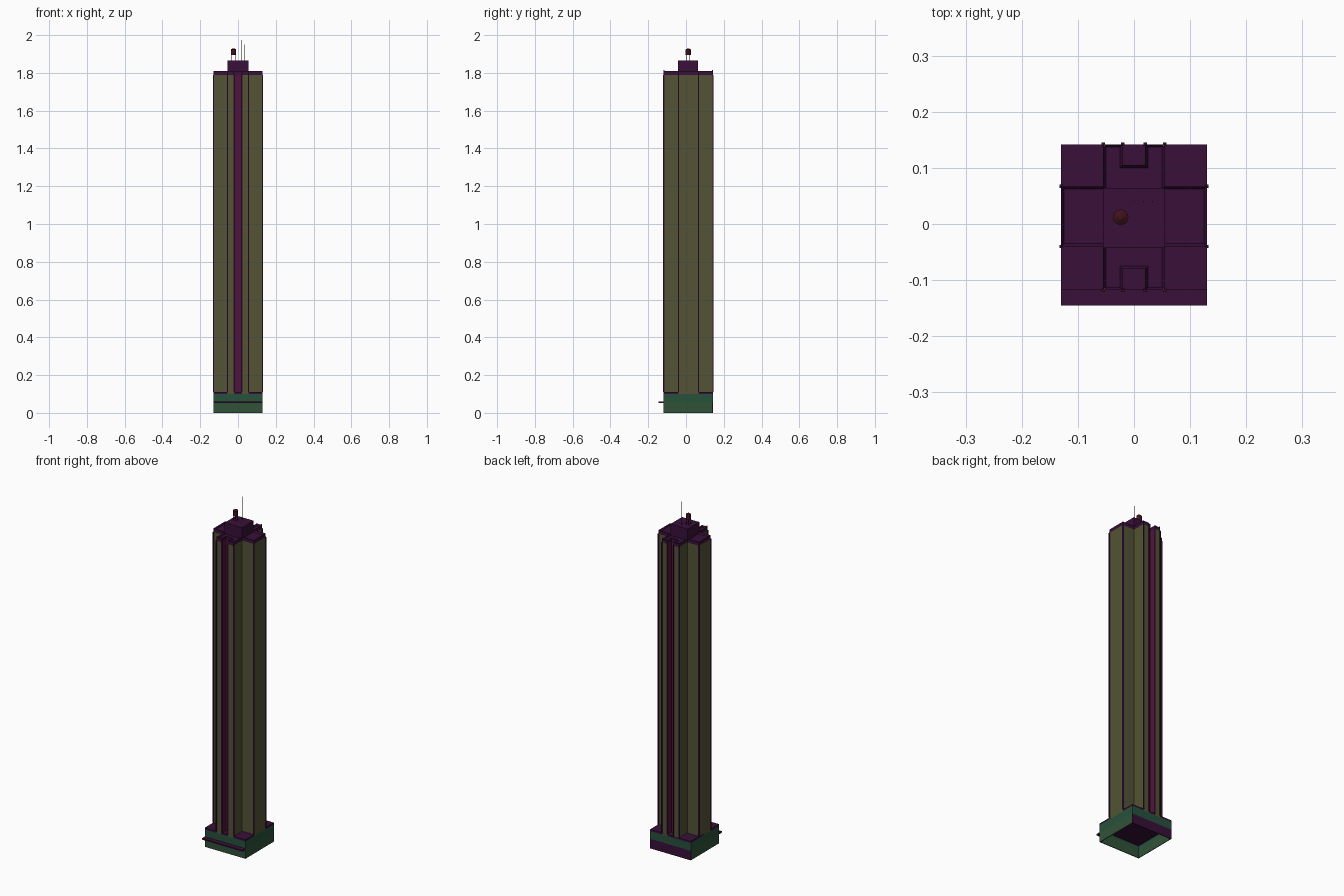
import bpy, bmesh
from mathutils import Matrix, Vector

if "Cube" in bpy.data.objects:
    bpy.data.objects.remove(bpy.data.objects["Cube"])


def mat(name, rgb):
    m = bpy.data.materials.new(name)
    m.diffuse_color = (*rgb, 1)
    m.use_nodes = True
    m.node_tree.nodes["Principled BSDF"].inputs["Base Color"].default_value = m.diffuse_color
    return m


OLIVE = mat("facade_olive", (0.085, 0.088, 0.035))
PLUM = mat("dark_plum", (0.04, 0.005, 0.04))
WINE = mat("slot_wine", (0.085, 0.007, 0.045))
GREEN = mat("podium_green", (0.02, 0.085, 0.045))
MOSS = mat("ground_floor_green", (0.03, 0.085, 0.04))
RUST = mat("tank_rust", (0.05, 0.006, 0.012))
AMBER = mat("lamp_amber", (0.35, 0.12, 0.01))


def finish(bm, name, *mats):
    bmesh.ops.recalc_face_normals(bm, faces=bm.faces)
    me = bpy.data.meshes.new(name)
    bm.to_mesh(me)
    bm.free()
    for m in mats:
        me.materials.append(m)
    ob = bpy.data.objects.new(name, me)
    bpy.context.collection.objects.link(ob)
    return ob


def add_box(bm, x0, x1, y0, y1, z0, z1):
    size = Matrix.Diagonal((x1 - x0, y1 - y0, z1 - z0, 1))
    mid = Matrix.Translation(((x0 + x1) / 2, (y0 + y1) / 2, (z0 + z1) / 2))
    bmesh.ops.create_cube(bm, size=1, matrix=mid @ size)


def boxes(name, m, *dims):
    bm = bmesh.new()
    for d in dims:
        add_box(bm, *d)
    return finish(bm, name, m)


def add_rod(bm, x, y, z0, z1, r, n=8, r2=None):
    bmesh.ops.create_cone(bm, cap_ends=True, segments=n, radius1=r,
                          radius2=r if r2 is None else r2, depth=z1 - z0,
                          matrix=Matrix.Translation((x, y, (z0 + z1) / 2)))


def prism(pts, z0, z1):
    bm = bmesh.new()
    base = bm.faces.new([bm.verts.new((x, y, z0)) for x, y in pts])
    ext = bmesh.ops.extrude_face_region(bm, geom=[base], use_keep_orig=True)
    vs = [g for g in ext["geom"] if isinstance(g, bmesh.types.BMVert)]
    bmesh.ops.translate(bm, verts=vs, vec=Vector((0, 0, z1 - z0)))
    bmesh.ops.recalc_face_normals(bm, faces=bm.faces)
    return bm


# Cross-shaped plan with a slot in the front and back arms (right half, mirrored)
F, B, W = -0.118, 0.142, 0.13
half = [(0.02, -0.08), (0.02, F), (0.055, F), (0.055, -0.04), (W, -0.04),
        (W, 0.067), (0.055, 0.067), (0.055, B), (0.02, B), (0.02, 0.105)]
plan = half + [(-x, y) for x, y in reversed(half)]

# Shaft, slot walls in a second colour
bm = prism(plan, 0.10, 1.79)
for f in bm.faces:
    c = f.calc_center_median()
    if abs(c.x) < 0.025 and abs(f.normal.z) < 0.5:
        f.material_index = 1
finish(bm, "tower_shaft", OLIVE, WINE)

# Slim posts on every outer corner
t = 0.003
boxes("corner_posts", PLUM, *[(x - t, x + t, y - t, y + t, 0.11, 1.79)
      for x, y in plan if abs(x) == W or y in (F, B)])

# Roof slab with a raised parapet rim
bm = prism(plan, 1.79, 1.81)
top = [f for f in bm.faces if f.normal.z > 0.5]
bmesh.ops.inset_region(bm, faces=top, thickness=0.005, use_even_offset=True)
bmesh.ops.translate(bm, verts=top[0].verts, vec=Vector((0, 0, -0.01)))
finish(bm, "roof_parapet", PLUM)

# Podium: open-bottomed ground floor, upper storey, cap and canopy
k = 0.004
boxes("ground_floor_walls", MOSS,
      (-W, W, F, F + k, 0, 0.055),
      (-W, -W + k, F + k, B - k, 0, 0.055), (W - k, W, F + k, B - k, 0, 0.055))
boxes("ground_floor_back_wall", PLUM, (-W, W, B - k, B, 0, 0.055))
boxes("upper_storey_walls", GREEN,
      (-W, W, F, F + k, 0.055, 0.10), (-W, W, B - k, B, 0.055, 0.10),
      (-W, -W + k, F + k, B - k, 0.055, 0.10), (W - k, W, F + k, B - k, 0.055, 0.10))
boxes("podium_ceiling", PLUM, (-W + k, W - k, F + k, B - k, 0.07, 0.075))
boxes("podium_cap", PLUM, (-W, W, F, B, 0.10, 0.11))
boxes("entrance_canopy", PLUM, (-W, W, -0.145, F, 0.052, 0.059))

# Roof plant room
boxes("plant_room", PLUM, (-0.055, 0.055, -0.043, 0.064, 1.80, 1.865))

# Water tank on four legs
bm = bmesh.new()
tx, ty = -0.024, 0.012
add_rod(bm, tx, ty, 1.895, 1.924, 0.014, 12)
add_rod(bm, tx, ty, 1.924, 1.93, 0.014, 12, 0.004)
finish(bm, "water_tank", RUST)
bm = bmesh.new()
for sx in (-1, 1):
    for sy in (-1, 1):
        add_rod(bm, tx + sx * 0.009, ty + sy * 0.009, 1.865, 1.896, 0.0013, 6)
finish(bm, "tank_legs", PLUM)

# Antennas
bm = bmesh.new()
for x, z in ((0.0, 2.0), (0.017, 1.975), (0.033, 1.95)):
    add_rod(bm, x, 0.04, 1.865, z, 0.001, 6)
finish(bm, "antennas", PLUM)

# Warning lamps on the arm corners
bm = bmesh.new()
for x in (-0.053, 0.053):
    for y in (F + 0.002, B - 0.002):
        add_rod(bm, x, y, 1.81, 1.815, 0.002, 6)
finish(bm, "warning_lamps", AMBER)
